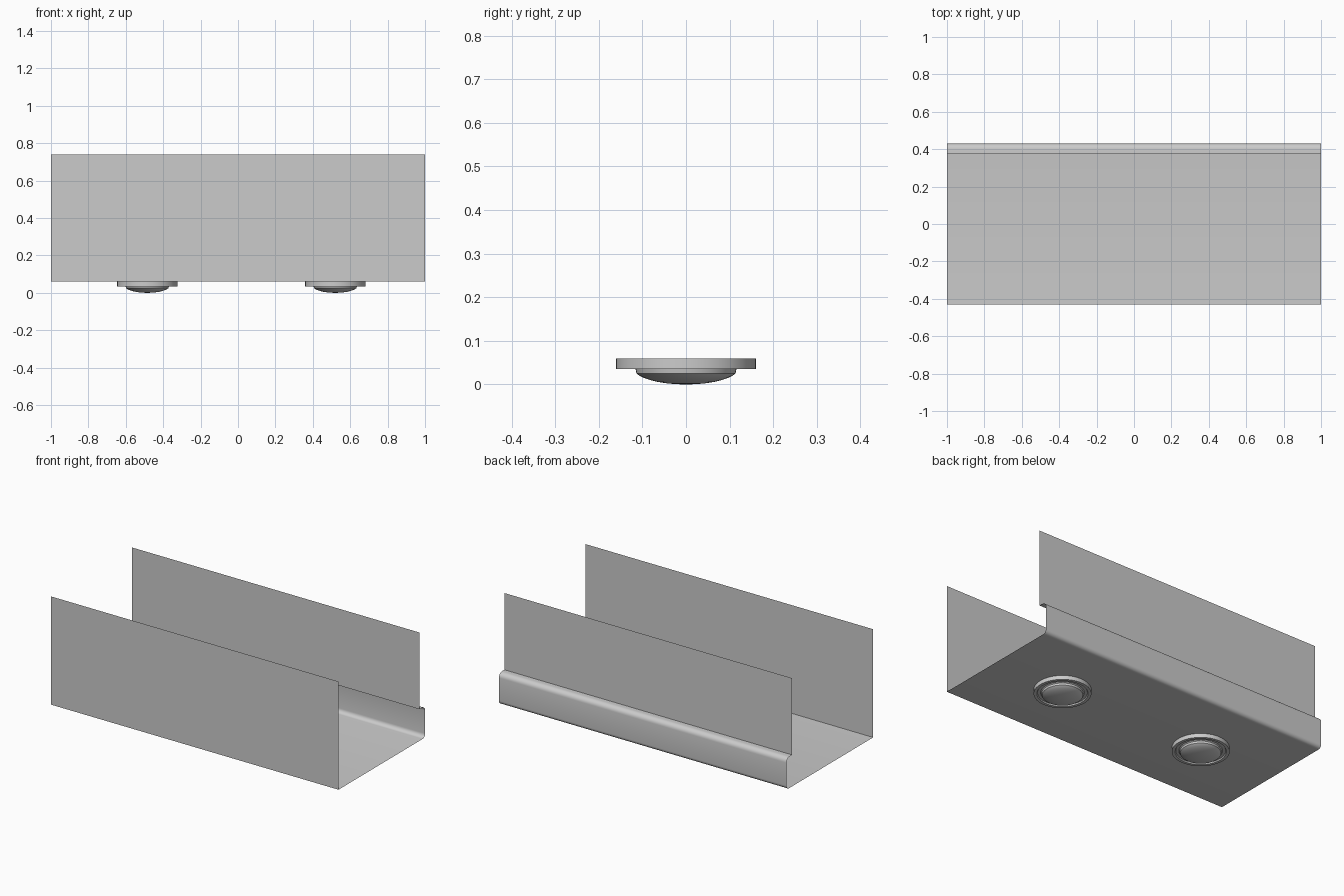
import bpy, bmesh
from math import sin, cos, pi, radians, sqrt
from mathutils import Matrix

if "Cube" in bpy.data.objects:
    bpy.data.objects.remove(bpy.data.objects["Cube"])


def finish(name, bm, angle):
    bmesh.ops.remove_doubles(bm, verts=bm.verts, dist=1e-5)
    mesh = bpy.data.meshes.new(name)
    bm.to_mesh(mesh)
    bm.free()
    obj = bpy.data.objects.new(name, mesh)
    bpy.context.collection.objects.link(obj)
    bpy.ops.object.select_all(action='DESELECT')
    obj.select_set(True)
    bpy.context.view_layer.objects.active = obj
    bpy.ops.object.shade_smooth_by_angle(angle=radians(angle))
    return obj


def arc(cy, cz, r, a0, a1, n=6):
    return [(cy + r * cos(radians(a0 + (a1 - a0) * i / n)),
             cz + r * sin(radians(a0 + (a1 - a0) * i / n))) for i in range(n + 1)]


# Thin sheet trough: front wall, floor, rounded ledge and back wall
profile = [(-0.43, 0.74), (-0.43, 0.06)]
profile += arc(0.405, 0.085, 0.025, -90, 0)
profile += arc(0.40, 0.228, 0.03, 0, 90)
profile += [(0.375, 0.258), (0.375, 0.74)]
bm = bmesh.new()
rows = [[bm.verts.new((x, y, z)) for y, z in profile] for x in (-1, 1)]
for i in range(len(profile) - 1):
    bm.faces.new((rows[0][i], rows[0][i + 1], rows[1][i + 1], rows[1][i]))
bmesh.ops.reverse_faces(bm, faces=bm.faces)
finish("sheet_trough", bm, 35)


# Round fitting under the floor: rim, shallow groove and domed lens
def ceiling_fitting(name, x):
    pts = [(0.161, 0.06), (0.161, 0.035), (0.143, 0.035), (0.139, 0.042),
           (0.122, 0.042), (0.116, 0.037)]
    for i in range(8):
        r = 0.116 * cos(pi / 2 * (i + 1) / 8)
        pts.append((r, 0.037 * (1 - sqrt(1 - (r / 0.12) ** 2))))
    bm = bmesh.new()
    vs = [bm.verts.new((r, 0, z)) for r, z in pts]
    edges = [bm.edges.new(p) for p in zip(vs, vs[1:])]
    bmesh.ops.spin(bm, geom=vs + edges, cent=(0, 0, 0), axis=(0, 0, 1),
                   angle=2 * pi, steps=48, use_merge=False)
    bmesh.ops.remove_doubles(bm, verts=bm.verts, dist=1e-5)
    bmesh.ops.recalc_face_normals(bm, faces=bm.faces)
    bm.faces.ensure_lookup_table()
    lowest = min(bm.faces, key=lambda f: f.calc_center_median().z)
    if lowest.normal.z > 0:
        bmesh.ops.reverse_faces(bm, faces=bm.faces)
    bm.transform(Matrix.Translation((x, 0, 0)))
    finish(name, bm, 30)


for side, x in (("left", -0.485), ("right", 0.52)):
    ceiling_fitting("round_fitting_" + side, x)
